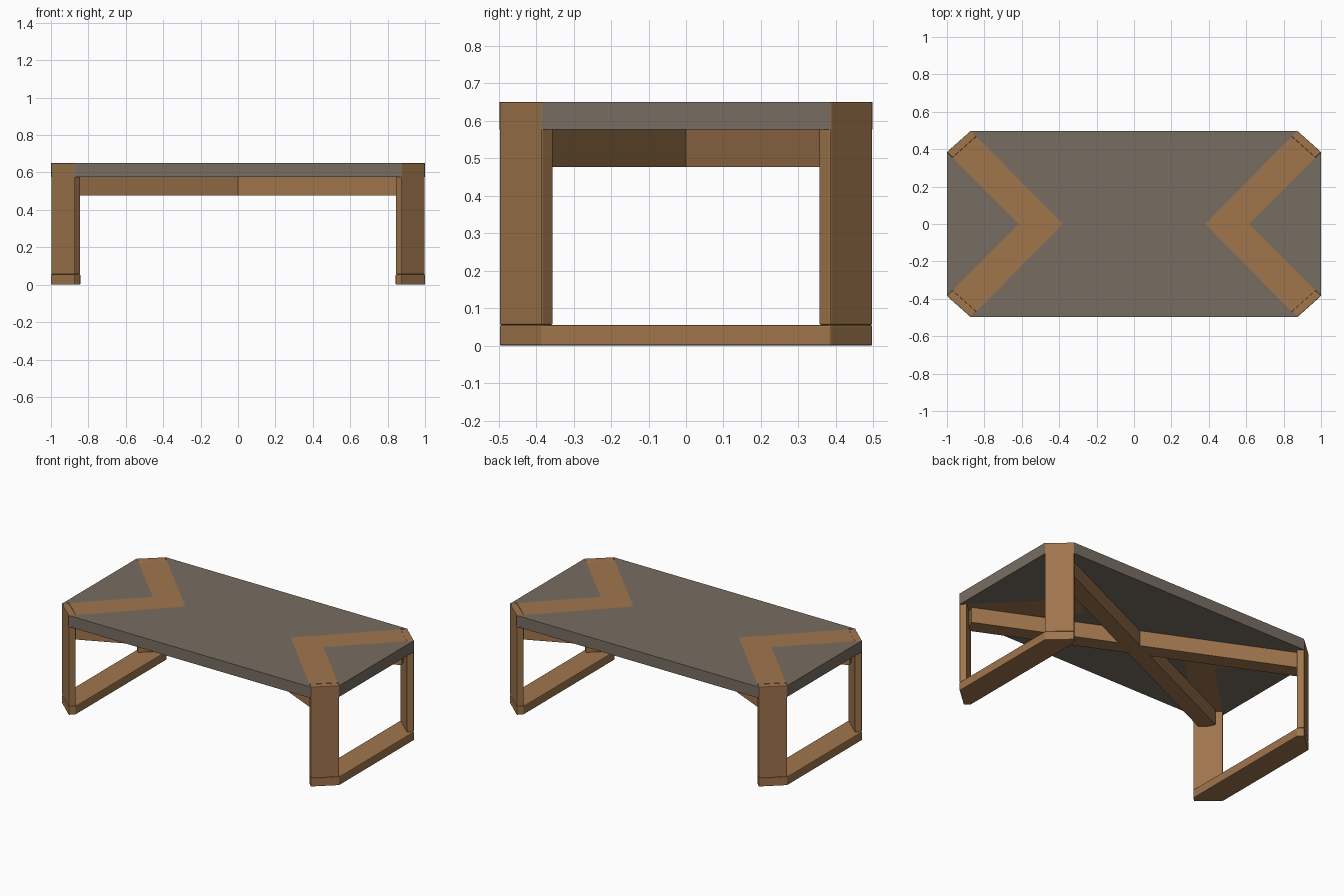
import bpy
import bmesh
from math import atan2, hypot

cube = bpy.data.objects.get("Cube")
if cube:
    bpy.data.objects.remove(cube, do_unlink=True)


def make_material(name, rgb):
    mat = bpy.data.materials.new(name)
    mat.use_nodes = True
    mat.diffuse_color = (*rgb, 1)
    mat.node_tree.nodes["Principled BSDF"].inputs["Base Color"].default_value = (*rgb, 1)
    return mat


wood = make_material("warm wood", (0.35, 0.18, 0.073))
stone = make_material("grey brown stone", (0.187, 0.155, 0.122))


def prism(name, outline, bottom, top, mat, bevel=0.0):
    """Extrude a plan outline between two heights."""
    bm = bmesh.new()
    base = bm.faces.new([bm.verts.new((x, y, bottom)) for x, y in outline])
    extruded = bmesh.ops.extrude_face_region(bm, geom=[base])["geom"]
    for v in extruded:
        if isinstance(v, bmesh.types.BMVert):
            v.co.z = top
    bmesh.ops.recalc_face_normals(bm, faces=bm.faces)
    mesh = bpy.data.meshes.new(name)
    bm.to_mesh(mesh)
    bm.free()
    mesh.materials.append(mat)
    obj = bpy.data.objects.new(name, mesh)
    bpy.context.collection.objects.link(obj)
    if bevel:
        mod = obj.modifiers.new("soft edges", 'BEVEL')
        mod.width = bevel
        mod.segments = 2
    return obj


TOP, UNDER, RAIL, FOOT = 0.65, 0.577, 0.477, 0.055

# Corner points shared by the legs, inlays and feet
side_out, end_out = (0.873, 0.498), (1.0, 0.385)
side_in, end_in = (0.843, 0.468), (0.97, 0.355)
tip_in, tip_out = (0.38, 0), (0.615, 0)


def place(points, sx, sy=1):
    return [(x * sx, y * sy) for x, y in points]


def flip(p):
    return (p[0], -p[1])


# Main panel with a notch at each end
half = [side_out, tip_in, flip(side_out)]
prism("main_panel", half + place(half, -1)[::-1], UNDER, TOP, stone)

for side, sx in (("left", 1), ("right", -1)):
    # End panel and the wooden chevron beside it
    prism(f"end_panel_{side}", place([end_out, tip_out, flip(end_out)], sx),
          UNDER, TOP, stone)
    chevron = [side_in, tip_in, flip(side_in), flip(end_in), tip_out, end_in]
    prism(f"chevron_inlay_{side}", place(chevron, sx), UNDER, TOP, wood)

    # Floor bar joining two legs
    foot = [side_out, end_out, flip(end_out), flip(side_out), flip(side_in), side_in]
    prism(f"floor_bar_{side}", place(foot, sx), 0, FOOT, wood, 0.004)

    # Flat plank legs across the cut corners
    for end, sy in (("back", 1), ("front", -1)):
        prism(f"{end}_leg_{side}", place([side_out, end_out, end_in, side_in], sx, sy),
              FOOT, TOP, wood, 0.004)

# Crossed rails from leg to leg
ex, ey = 0.905, 0.412
length = hypot(ex, ey)
wx, wy = 0.05 * ey / length, 0.05 * ex / length
for name, s in (("rising_rail", 1), ("falling_rail", -1)):
    rail = [(ex - wx, ey + wy), (ex + wx, ey - wy),
            (-ex + wx, -ey - wy), (-ex - wx, -ey + wy)]
    prism(name, place(rail, 1, s), RAIL, UNDER, wood)
